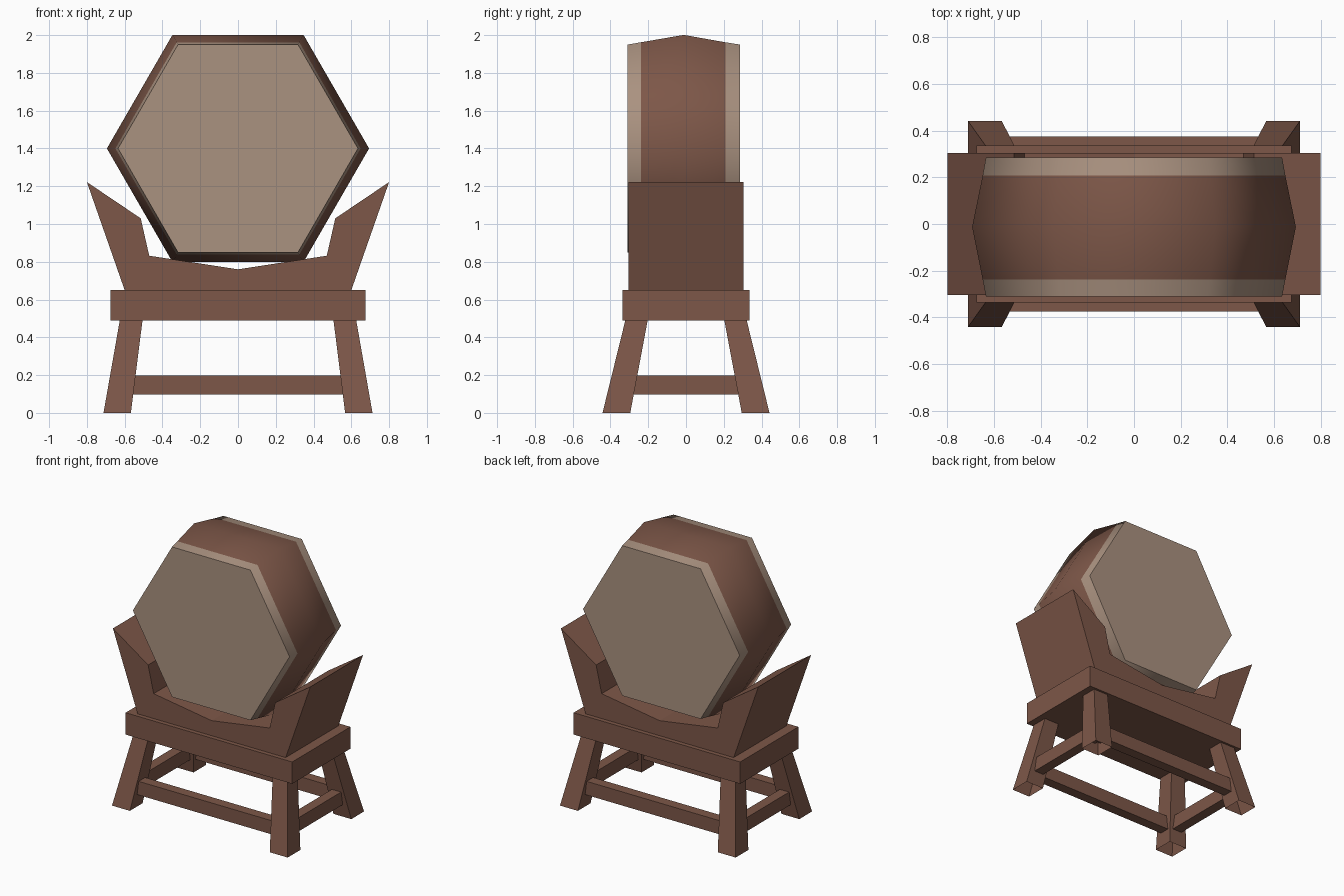
import bpy, bmesh, math

if "Cube" in bpy.data.objects:
    bpy.data.objects.remove(bpy.data.objects["Cube"])


def material(name, color):
    m = bpy.data.materials.new(name)
    m.diffuse_color = (*color, 1)
    m.use_nodes = True
    m.node_tree.nodes["Principled BSDF"].inputs["Base Color"].default_value = m.diffuse_color
    return m


wood = material("brown wood", (0.205, 0.095, 0.065))
hide = material("tan drum hide", (0.402, 0.287, 0.216))


def finish(name, bm, mats):
    bmesh.ops.recalc_face_normals(bm, faces=bm.faces)
    me = bpy.data.meshes.new(name)
    bm.to_mesh(me)
    bm.free()
    for m in mats:
        me.materials.append(m)
    ob = bpy.data.objects.new(name, me)
    bpy.context.collection.objects.link(ob)
    return ob


def loft(name, rings, mats=(wood,), cap_start=True, rule=None):
    """Skin a list of equal-length point rings and cap the ends."""
    bm = bmesh.new()
    vs = [[bm.verts.new(p) for p in r] for r in rings]
    n = len(vs[0])
    for a, b in zip(vs, vs[1:]):
        for i in range(n):
            j = (i + 1) % n
            bm.faces.new((a[i], a[j], b[j], b[i]))
    if cap_start:
        bm.faces.new(vs[0])
    bm.faces.new(vs[-1])
    if rule:
        for f in bm.faces:
            f.material_index = rule(f.calc_center_median())
    return finish(name, bm, mats)


def rect(x0, x1, y0, y1, z):
    return [(x0, y0, z), (x1, y0, z), (x1, y1, z), (x0, y1, z)]


def box(name, x0, x1, y0, y1, z0, z1):
    return loft(name, [rect(x0, x1, y0, y1, z0), rect(x0, x1, y0, y1, z1)])


# Drum: six-sided barrel with hide wrapped over both ends
def hexagon(r, y):
    return [(r * math.cos(k * math.pi / 3), y, 1.4 + r * math.sin(k * math.pi / 3))
            for k in range(6)]


drum = loft("drum",
            [hexagon(r, y) for r, y in ((0.635, -0.31), (0.649, -0.238), (0.694, -0.012),
                                        (0.649, 0.208), (0.635, 0.285))],
            (wood, hide), rule=lambda c: int(c.y < -0.2 or c.y > 0.2))
bpy.context.view_layer.objects.active = drum
drum.select_set(True)
bpy.ops.object.shade_smooth_by_angle(angle=math.radians(65))

# Cradle: mirrored profile extruded front to back
half = [(0.60, 0.65), (0.80, 1.222), (0.515, 1.03), (0.47, 0.832)]
profile = half + [(0, 0.76)] + [(-x, z) for x, z in reversed(half)]
loft("cradle", [[(x, y, z) for x, z in profile] for y in (-0.305, 0.305)])

# Stand top
box("stand_top", -0.675, 0.675, -0.337, 0.337, 0.49, 0.65)

# Splayed, tapered legs (open underneath)
for sx, side in ((-1, "left"), (1, "right")):
    for sy, end in ((-1, "front"), (1, "back")):
        loft(f"{end}_{side}_leg",
             [rect(sx * 0.567, sx * 0.712, sy * 0.295, sy * 0.442, 0),
              rect(sx * 0.505, sx * 0.625, sy * 0.202, sy * 0.32, 0.495)],
             cap_start=False)

# Stretchers between the legs
for s, a, b in ((-1, "front", "left"), (1, "back", "right")):
    box(f"{a}_stretcher", -0.58, 0.58, *sorted((s * 0.30, s * 0.375)), 0.097, 0.197)
    box(f"{b}_stretcher", *sorted((s * 0.58, s * 0.655)), -0.31, 0.31, 0.097, 0.197)
